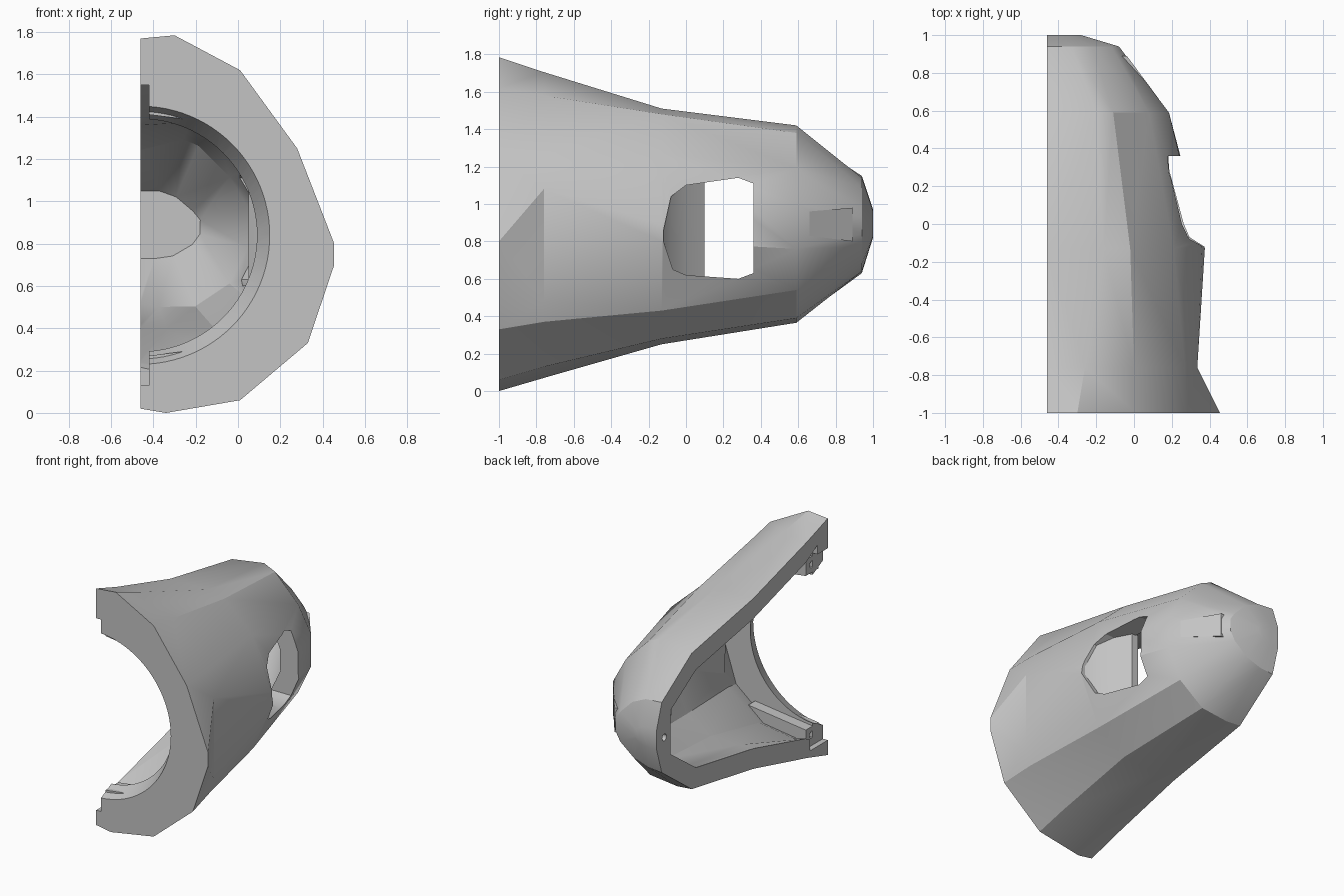
import bpy, bmesh, math
from mathutils import Matrix, Vector

cube = bpy.data.objects.get("Cube")
if cube:
    bpy.data.objects.remove(cube)

grey = bpy.data.materials.new("plain grey")
grey.use_nodes = True
colour = (0.55, 0.55, 0.55, 1)
grey.diffuse_color = colour
grey.node_tree.nodes["Principled BSDF"].inputs["Base Color"].default_value = colour

OPEN_X, MID_Z, RING_Z = -0.46, 0.86, 0.84


def finish(name, bm):
    bmesh.ops.triangulate(bm, faces=bm.faces)
    bmesh.ops.recalc_face_normals(bm, faces=bm.faces)
    mesh = bpy.data.meshes.new(name)
    bm.to_mesh(mesh)
    bm.free()
    mesh.materials.append(grey)
    obj = bpy.data.objects.new(name, mesh)
    bpy.context.collection.objects.link(obj)
    return obj


def loft(name, rings):
    bm = bmesh.new()
    loops = [[bm.verts.new(p) for p in ring] for ring in rings]
    n = len(loops[0])
    for a, b in zip(loops, loops[1:]):
        for i in range(n):
            j = (i + 1) % n
            bm.faces.new((a[i], a[j], b[j], b[i]))
    bm.faces.new(loops[0])
    bm.faces.new(loops[-1])
    return finish(name, bm)


def y_ring(y, x0, x1, z0, z1):
    return [(x0, y, z0), (x1, y, z0), (x1, y, z1), (x0, y, z1)]


def x_ring(x, y0, y1, z0, z1):
    return [(x, y0, z0), (x, y1, z0), (x, y1, z1), (x, y0, z1)]


def cylinder(name, centre, r1, r2, depth, axis, sides):
    bm = bmesh.new()
    bmesh.ops.create_cone(bm, cap_ends=True, segments=sides, radius1=r1, radius2=r2, depth=depth)
    turn = Vector((0, 0, 1)).rotation_difference(Vector(axis)).to_matrix().to_4x4()
    bmesh.ops.transform(bm, matrix=Matrix.Translation(centre) @ turn, verts=bm.verts)
    return finish(name, bm)


def cut(obj, cutter):
    cutter.hide_render = True
    mod = obj.modifiers.new("cut", "BOOLEAN")
    mod.operation, mod.object, mod.solver = "DIFFERENCE", cutter, "EXACT"
    graph = bpy.context.evaluated_depsgraph_get()
    mesh = bpy.data.meshes.new_from_object(obj.evaluated_get(graph))
    obj.modifiers.clear()
    obj.data = mesh
    bpy.data.objects.remove(cutter)


# Outer cross-sections (x, z), from the front edge to the nose
sections = {
    -1.0: [(-.46, 1.77), (-.3, 1.785), (.01, 1.62), (.28, 1.25), (.455, .8),
           (.455, .7), (.33, .33), (.01, .06), (-.34, 0), (-.46, .02)],
    -.76: [(-.46, 1.69), (-.26, 1.705), (0, 1.58), (.27, 1.26), (.335, 1.08),
           (.335, .48), (.3, .37), (0, .13), (-.33, .07), (-.46, .09)],
    -.13: [(-.46, 1.51), (-.16, 1.51), (-.02, 1.48), (.21, 1.27), (.36, .89),
           (.375, .8), (.21, .43), (-.02, .28), (-.3, .25), (-.46, .25)],
    .59: [(-.46, 1.38), (-.2, 1.42), (-.11, 1.38), (.08, 1.19), (.185, 1.0),
          (.185, .76), (.08, .54), (-.12, .39), (-.34, .365), (-.46, .375)],
    .94: [(-.46, 1.15), (-.33, 1.14), (-.22, 1.09), (-.12, .99), (-.08, .93),
          (-.08, .84), (-.12, .77), (-.23, .68), (-.35, .64), (-.46, .63)],
    1.0: [(-.46, .97), (-.39, .97), (-.33, .96), (-.29, .93), (-.28, .91),
          (-.28, .88), (-.29, .86), (-.33, .83), (-.39, .82), (-.46, .82)],
}
shell = loft("half_shell", [[(x, y, z) for x, z in pts] for y, pts in sections.items()])


# Hollow interior, open along the flat side
def inset(pts, y, wall):
    ring = []
    for x, z in pts:
        d = Vector((x - OPEN_X, z - MID_Z))
        d *= (d.length - wall) / d.length
        ring.append((OPEN_X + d.x, y, MID_Z + d.y))
    lip = lambda p: (OPEN_X - 0.1, p[1], p[2])
    return [lip(ring[0])] + ring + [lip(ring[-1])]


inner = {-1.0: (-.88, .15), -.76: (-.74, .15), -.13: (-.13, .15), .59: (.54, .14), .94: (.84, .1)}
cut(shell, loft("cavity_cutter", [inset(sections[s], y, wall) for s, (y, wall) in inner.items()]))

# Round front opening, narrowing towards the inside
cut(shell, cylinder("opening_cutter", (OPEN_X, -.95, RING_Z), .63, .54, .18, (0, 1, 0), 96))

# Side window
outline = [(-.12, .8), (-.12, .86), (-.08, 1.04), (0, 1.1), (.28, 1.14), (.36, 1.11),
           (.36, .63), (.28, .6), (0, .62), (-.07, .65)]
cut(shell, loft("window_cutter", [[(x, y, z) for y, z in outline] for x in (.6, 0)]))

# Curved scoop leading inwards from the front edge of the window
loft("window_scoop", [y_ring(y, x - .05, x, low, high) for y, x, low, high in (
    (-.13, .36, .78, .87), (-.08, .27, .65, 1.04), (0, .18, .6, 1.11), (.1, .1, .6, 1.12))])

# Stepped seats and screw bosses, mirrored at both ends of the front opening
for name, side in (("upper", 1), ("lower", -1)):
    z = lambda offset: RING_Z + side * offset
    cut(shell, loft("seat_cutter", [y_ring(y, -.6, -.42, z(.52), z(.71)) for y in (-1.1, -.79)]))
    boss = loft(name + "_screw_boss", [x_ring(-.42, -.95, -.8, z(.57), z(.69)),
                                       x_ring(.05, -.95, -.8, z(.51), z(.63))])
    cut(boss, cylinder("hole_cutter", (-.42, -.87, z(.63)), .025, .025, .2, (1, 0, 0), 16))

# Nose screw hole
cut(shell, cylinder("nose_hole_cutter", (OPEN_X, .91, .88), .025, .025, .2, (1, 0, 0), 16))

# Shallow raised pad beside the nose
loft("nose_pad", [y_ring(.66, .07, .133, .83, .96), y_ring(.89, -.09, -.038, .8, .98)])

# Smooth shading with crisp edges
for obj in bpy.context.scene.objects:
    obj.select_set(obj.type == "MESH")
bpy.context.view_layer.objects.active = shell
bpy.ops.object.shade_smooth_by_angle(angle=math.radians(28))
